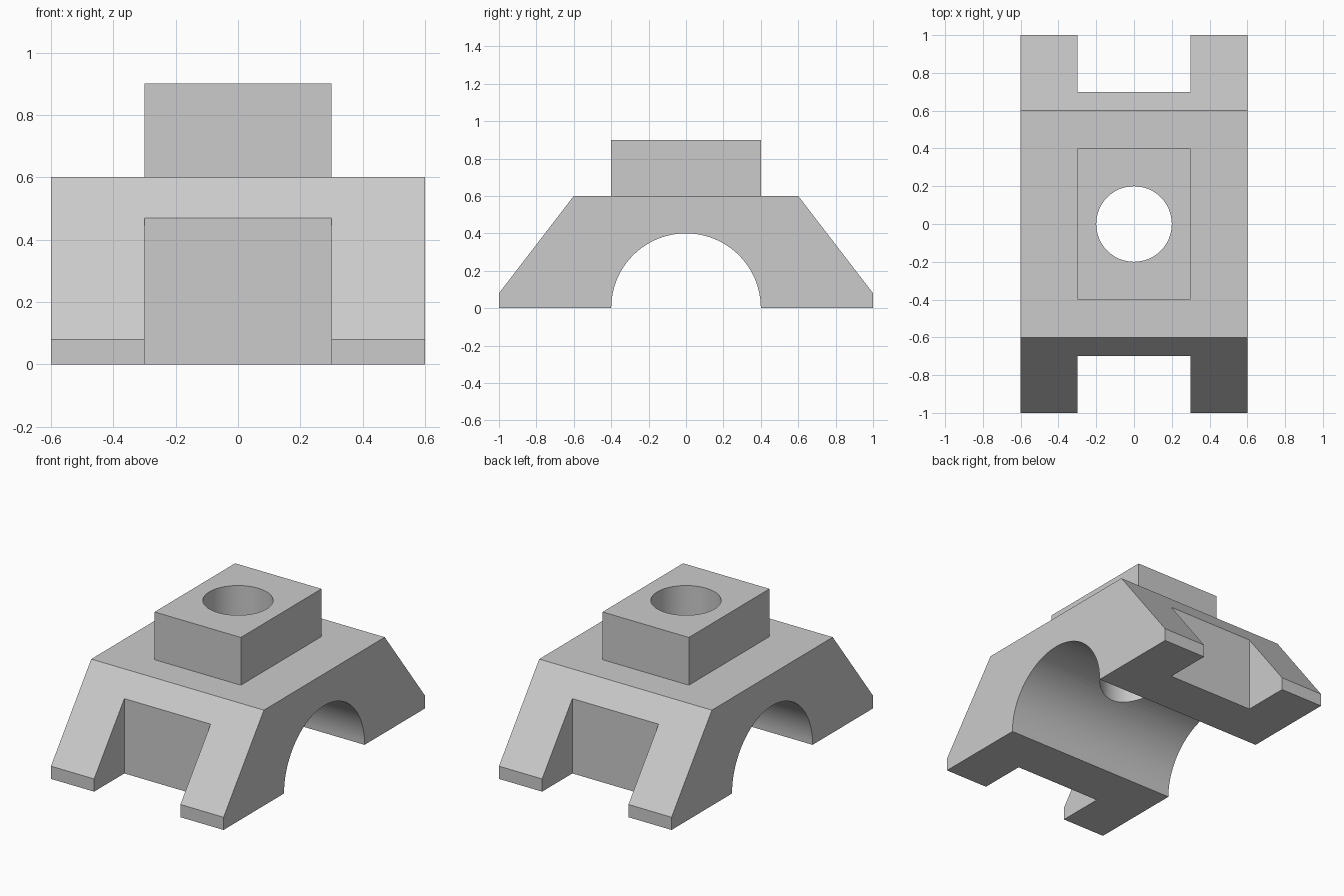
import bpy, bmesh, math

cube = bpy.data.objects.get("Cube")
if cube:
    bpy.data.objects.remove(cube, do_unlink=True)

grey = bpy.data.materials.new("plain_grey")
grey.use_nodes = True
color = (0.6, 0.6, 0.6, 1)
grey.diffuse_color = color
grey.node_tree.nodes["Principled BSDF"].inputs["Base Color"].default_value = color


def add_box(name, center, size):
    bpy.ops.mesh.primitive_cube_add(size=1, location=center)
    ob = bpy.context.object
    ob.name = name
    ob.scale = size
    bpy.ops.object.transform_apply(location=True, rotation=True, scale=True)
    ob.data.materials.append(grey)
    return ob


def add_cylinder(name, radius, depth, center, rotation=(0, 0, 0)):
    bpy.ops.mesh.primitive_cylinder_add(vertices=96, radius=radius, depth=depth,
                                        location=center, rotation=rotation)
    ob = bpy.context.object
    ob.name = name
    bpy.ops.object.transform_apply(location=True, rotation=True, scale=True)
    ob.data.materials.append(grey)
    return ob


def combine(target, tool, operation):
    tool.hide_render = True
    mod = target.modifiers.new(tool.name, "BOOLEAN")
    mod.operation = operation
    mod.solver = "EXACT"
    mod.object = tool
    bpy.context.view_layer.objects.active = target
    bpy.ops.object.modifier_apply(modifier=mod.name)
    bpy.data.objects.remove(tool, do_unlink=True)


# Body: sloped side profile extruded across the width
half = [(1, 0), (1, 0.08), (0.6, 0.6)]
profile = half + [(-y, z) for y, z in reversed(half)]
bm = bmesh.new()
face = bm.faces.new([bm.verts.new((-0.6, y, z)) for y, z in profile])
ext = bmesh.ops.extrude_face_region(bm, geom=[face])
bmesh.ops.translate(bm, vec=(1.2, 0, 0),
                    verts=[g for g in ext["geom"] if isinstance(g, bmesh.types.BMVert)])
bmesh.ops.recalc_face_normals(bm, faces=bm.faces)
mesh = bpy.data.meshes.new("bracket_body")
bm.to_mesh(mesh)
bm.free()
mesh.materials.append(grey)
body = bpy.data.objects.new("bracket_body", mesh)
bpy.context.collection.objects.link(body)

# Raised block on top
combine(body, add_box("top_block", (0, 0, 0.7), (0.6, 0.8, 0.4)), "UNION")

# Half-round arch, end notches and vertical bore
combine(body, add_cylinder("arch_cutter", 0.4, 2, (0, 0, 0), (0, math.pi / 2, 0)), "DIFFERENCE")
for side in (-1, 1):
    combine(body, add_box("notch_cutter", (0, side * 1.0, 0.3), (0.6, 0.6, 1.2)), "DIFFERENCE")
combine(body, add_cylinder("bore_cutter", 0.2, 2, (0, 0, 0.6)), "DIFFERENCE")

bpy.ops.object.select_all(action="DESELECT")
body.select_set(True)
bpy.context.view_layer.objects.active = body
bpy.ops.object.shade_smooth_by_angle(angle=math.radians(30))
